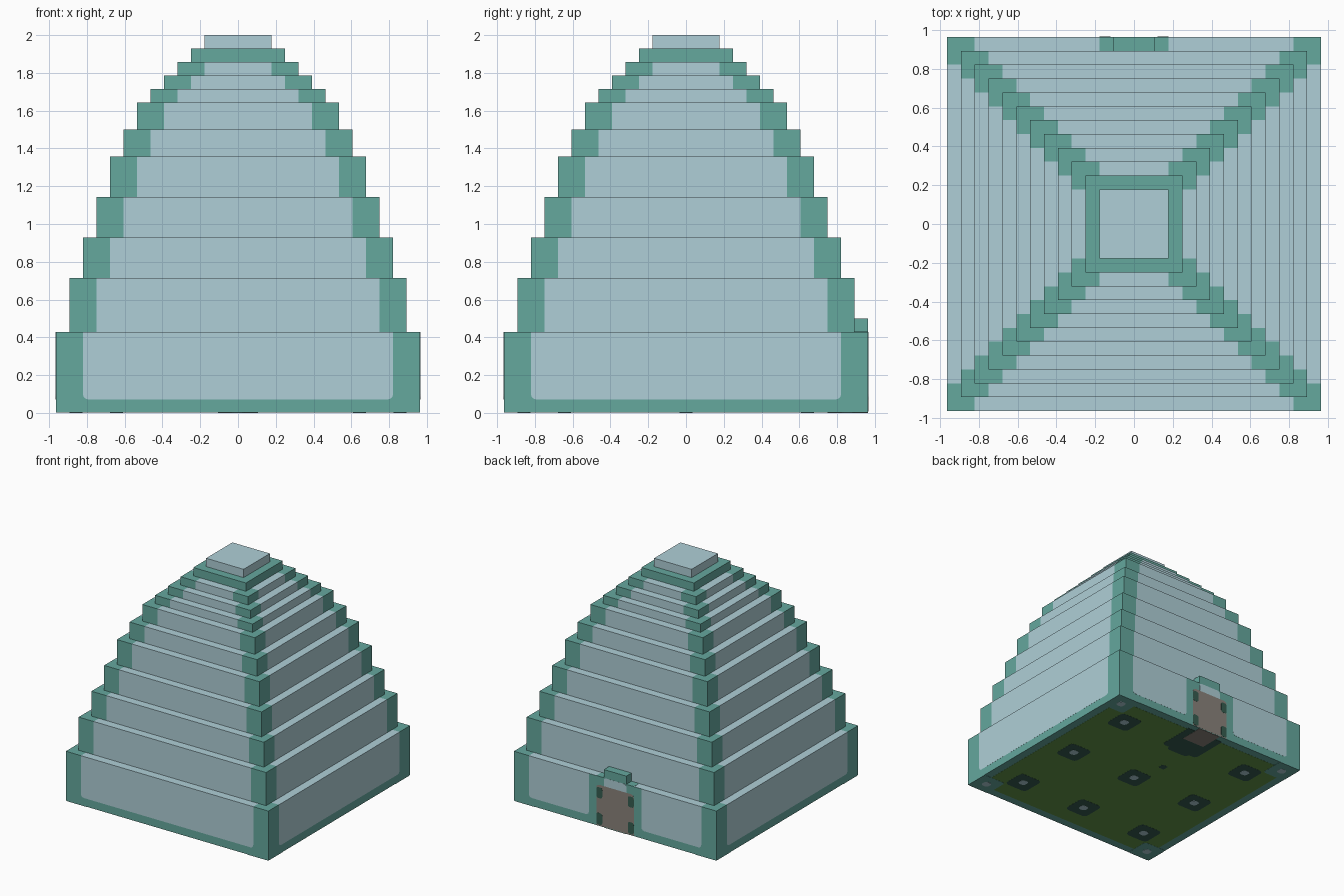
import bpy, bmesh, math
from mathutils import Matrix, Vector

if "Cube" in bpy.data.objects:
    bpy.data.objects.remove(bpy.data.objects["Cube"], do_unlink=True)

U = 1 / 14        # one block
SKIN = 0.004      # room left under the base for the floor inlays


def material(name, hexcode):
    rgb = [int(hexcode[i:i + 2], 16) / 255 for i in (0, 2, 4)]
    col = [c / 12.92 if c <= 0.04045 else ((c + 0.055) / 1.055) ** 2.4 for c in rgb] + [1]
    m = bpy.data.materials.new(name)
    m.use_nodes = True
    m.diffuse_color = col
    m.node_tree.nodes["Principled BSDF"].inputs["Base Color"].default_value = col
    return m


LIGHT = material("pale_stone", "afcfd7")
GREEN = material("sea_green_stone", "65a89e")
DARK = material("dark_green_stone", "365c50")
GRASS = material("olive_floor", "629648")
BROWN = material("brown_stone", "8a837b")


def finish(name, bm, mats):
    bmesh.ops.recalc_face_normals(bm, faces=bm.faces)
    me = bpy.data.meshes.new(name)
    bm.to_mesh(me)
    bm.free()
    for m in mats:
        me.materials.append(m)
    ob = bpy.data.objects.new(name, me)
    bpy.context.collection.objects.link(ob)
    return ob


def box(name, lo, hi, mats, cut=None, rule=None):
    """Box between two corners; optional cuts at +-cut in x and y, coloured by rule."""
    lo, hi = Vector(lo), Vector(hi)
    bm = bmesh.new()
    size = hi - lo
    bmesh.ops.create_cube(bm, size=1, matrix=Matrix.Translation((lo + hi) / 2)
                          @ Matrix.Diagonal((*size, 1)))
    if cut:
        for axis in (Vector((1, 0, 0)), Vector((0, 1, 0))):
            for s in (-cut, cut):
                bmesh.ops.bisect_plane(bm, geom=bm.verts[:] + bm.edges[:] + bm.faces[:],
                                       plane_co=axis * s, plane_no=axis)
    if rule:
        bm.normal_update()
        for f in bm.faces:
            f.material_index = rule(f)
    return finish(name, bm, mats)


def rounded(u0, v0, u1, v1, bl=0, br=0, tr=0, tl=0):
    """Rectangle outline in blocks with a radius for each corner."""
    pts = []
    for i, (u, v, r) in enumerate(((u0, v0, bl), (u1, v0, br), (u1, v1, tr), (u0, v1, tl))):
        if not r:
            pts.append((u, v))
            continue
        su, sv = (1 if u == u0 else -1), (1 if v == v0 else -1)
        for k in range(4):
            a = math.pi + i * math.pi / 2 + k * math.pi / 6
            pts.append((u + su * r + r * math.cos(a), v + sv * r + r * math.sin(a)))
    return pts


def plate(name, pts, frame, w0, w1, mat):
    """Thin prism on a (u, v, outward) frame."""
    bm = bmesh.new()
    rings = [[bm.verts.new(frame @ Vector((u * U, v * U, w))) for u, v in pts] for w in (w0, w1)]
    for ring in rings:
        bm.faces.new(ring)
    n = len(pts)
    for i in range(n):
        j = (i + 1) % n
        bm.faces.new((rings[0][i], rings[0][j], rings[1][j], rings[1][i]))
    return finish(name, bm, [mat])


# Stepped tiers: (top height, half width) in blocks
TIERS = [(6, 13.5), (10, 12.5), (13, 11.5), (16, 10.5), (19, 9.5), (21, 8.5),
         (23, 7.5), (24, 6.5), (25, 5.5), (26, 4.5), (27, 3.5), (28, 2.5)]
bottom = SKIN
for i, (top, half) in enumerate(TIERS):
    h, c = half * U, (half - 2) * U
    inner = lambda f, c=c: int(min(abs(f.calc_center_median().x),
                                   abs(f.calc_center_median().y)) < c)
    upward = lambda f, inner=inner: int(f.normal.z > 0.5 and inner(f))
    name = f"tier_{i + 1:02d}"
    lo, hi = (-h, -h, bottom), (h, h, top * U)
    if top == 28:
        box("top_slab", lo, hi, [LIGHT])
    elif top == 27:
        box(name, lo, hi, [GREEN])
    else:
        box(name, lo, hi, [GREEN, LIGHT], c, upward if i == 0 else inner)
    bottom = top * U

# Floor inlays hang below the base in thin layers
edge = 13.5 * U
under = Matrix.Diagonal((1, 1, -1, 1))


def inlay(name, pts, layer, mat):
    plate(name, pts, under, -SKIN, -SKIN + layer * SKIN / 4, mat)


inlay("base_rim", rounded(-13.5, -13.5, 13.5, 13.5), 1, GREEN)


# Wall panels on the base
def wall(turn):
    return (Matrix.Rotation(turn * math.pi / 2, 4, 'Z') @ Matrix.Translation((0, -edge, 0))
            @ Matrix.Rotation(math.pi / 2, 4, 'X'))


def panel(name, pts, turn, mat, lift=0.0008):
    plate(name, pts, wall(turn), -0.0005, lift, mat)


for turn, side in ((0, "front"), (1, "left"), (3, "right")):
    panel(f"{side}_panel", rounded(-11.5, 1, 11.5, 6, bl=0.4, br=0.4), turn, LIGHT)
panel("back_panel_a", rounded(-11.5, 1, -3.5, 6, bl=0.4, br=0.4), 2, LIGHT)
panel("back_panel_b", rounded(3.5, 1, 11.5, 6, bl=0.4, br=0.4), 2, LIGHT)

# Doorway on the back wall
panel("door", rounded(-2.5, 0.1, 2.5, 5, tl=0.4, tr=0.4), 2, BROWN)
panel("door_header", rounded(-1.5, 5, 1.5, 6, tl=0.3, tr=0.3), 2, LIGHT)
for s, side in ((-1, "a"), (1, "b")):
    u0, u1 = sorted((s * 1.7, s * 2.5))
    for v0, v1, level in ((0.2, 1.6, "lower"), (3.4, 4.7, "upper")):
        panel(f"door_{level}_block_{side}", rounded(u0, v0, u1, v1, 0.25, 0.25, 0.25, 0.25),
              2, DARK, 0.0016)
box("lintel", (-1.5 * U, 12.5 * U, 6 * U), (1.5 * U, edge, 7 * U), [GREEN])
plate("lintel_base", rounded(-2.5, 12.5, 2.5, 13.5), Matrix.Translation((0, 0, 6 * U)),
      -0.0005, 0.001, GREEN)


# Floor seen from underneath
def square(x, y, half, r):
    return rounded(x - half, y - half, x + half, y + half, r, r, r, r)


inlay("floor", rounded(-12.5, -12.5, 12.5, 12.5), 2, GRASS)
inlay("door_slab", rounded(-2.5, 8, 2.5, 12.7, 0.4, 0.4), 3, DARK)
inlay("door_sill", rounded(-1.5, 10.5, 1.5, 13.5), 4, BROWN)
inlay("small_floor_block", square(-1, 4, 0.4, 0.15), 3, DARK)
for x in (-9, 0, 9):
    for y in (-9, 0, 9):
        inlay("floor_pad", square(x, y, 1.5, 0.5), 3, DARK)
        if (x, y) != (0, 9):
            inlay("floor_lamp", square(x, y, 0.48, 0.35), 4, LIGHT)
for x in (-12, 12):
    for y in (-12, 12):
        inlay("corner_pad", square(x, y, 1.5, 0.3), 3, GREEN)
        inlay("corner_lamp", square(x, y, 0.48, 0.35), 4, LIGHT)
